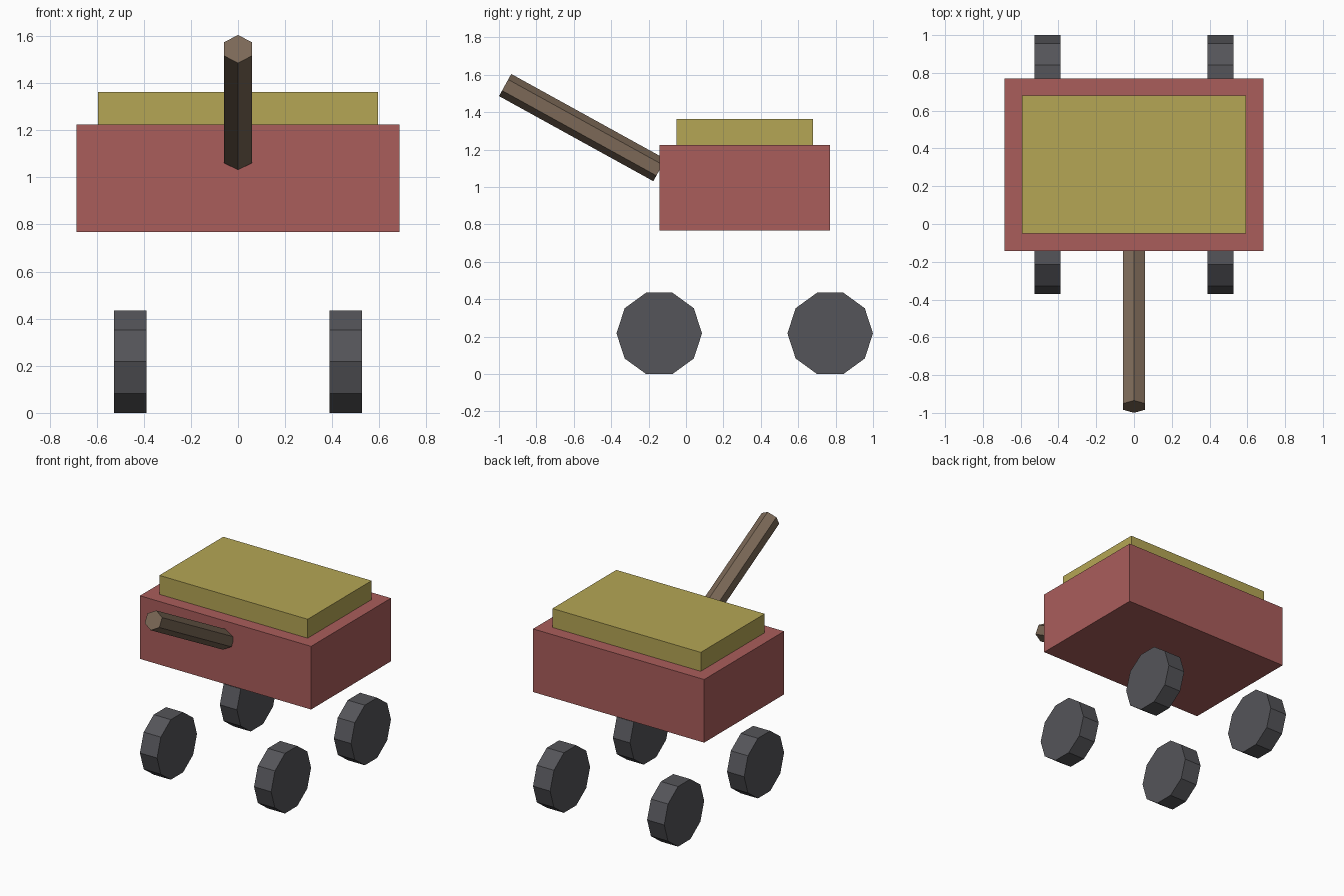
import bpy
import math
from mathutils import Vector

if "Cube" in bpy.data.objects:
    bpy.data.objects.remove(bpy.data.objects["Cube"])


def material(name, rgb):
    mat = bpy.data.materials.new(name)
    mat.diffuse_color = (*rgb, 1)
    mat.use_nodes = True
    mat.node_tree.nodes["Principled BSDF"].inputs["Base Color"].default_value = mat.diffuse_color
    return mat


def finish(name, mat):
    obj = bpy.context.object
    obj.name = name
    obj.data.materials.append(mat)
    return obj


def box(name, center, size, mat):
    bpy.ops.mesh.primitive_cube_add(size=1, location=center)
    obj = finish(name, mat)
    obj.scale = size
    bpy.ops.object.transform_apply(location=False, rotation=False, scale=True)
    return obj


def rod(name, center, radius, length, sides, rotation, mat):
    bpy.ops.mesh.primitive_cylinder_add(vertices=sides, radius=radius, depth=length,
                                        location=center, rotation=rotation)
    return finish(name, mat)


red = material("red paint", (0.40, 0.11, 0.105))
straw = material("straw", (0.46, 0.38, 0.09))
wood = material("wood", (0.20, 0.14, 0.095))
rubber = material("dark rubber", (0.09, 0.09, 0.10))

MID_Y = 0.314       # centre of the cart bed
HALF_BASE = 0.457   # half of the distance between the axles and of the track

# Cart bed and the slab of cargo on top
box("cart_body", (0, MID_Y, 0.997), (1.371, 0.914, 0.457), red)
box("cargo_top", (0, MID_Y, 1.294), (1.188, 0.731, 0.137), straw)

# Four ten-sided wheels, flat side down
WHEEL_R = 0.2285
wheel_z = WHEEL_R * math.cos(math.pi / 10)
for sx, side in ((-1, "left"), (1, "right")):
    for sy, end in ((-1, "front"), (1, "back")):
        rod(f"wheel_{end}_{side}", (sx * HALF_BASE, MID_Y + sy * HALF_BASE, wheel_z),
            WHEEL_R, 0.137, 10, (0, math.pi / 2, 0), rubber)

# Six-sided pull handle, rising forward from the front face
start, tip = Vector((0, -0.142, 1.09)), Vector((0, -0.967, 1.545))
axis = tip - start
tilt = math.atan2(-axis.y, axis.z)
rod("pull_handle", (start + tip) / 2, 0.0675, axis.length, 6, (tilt, 0, 0), wood)
